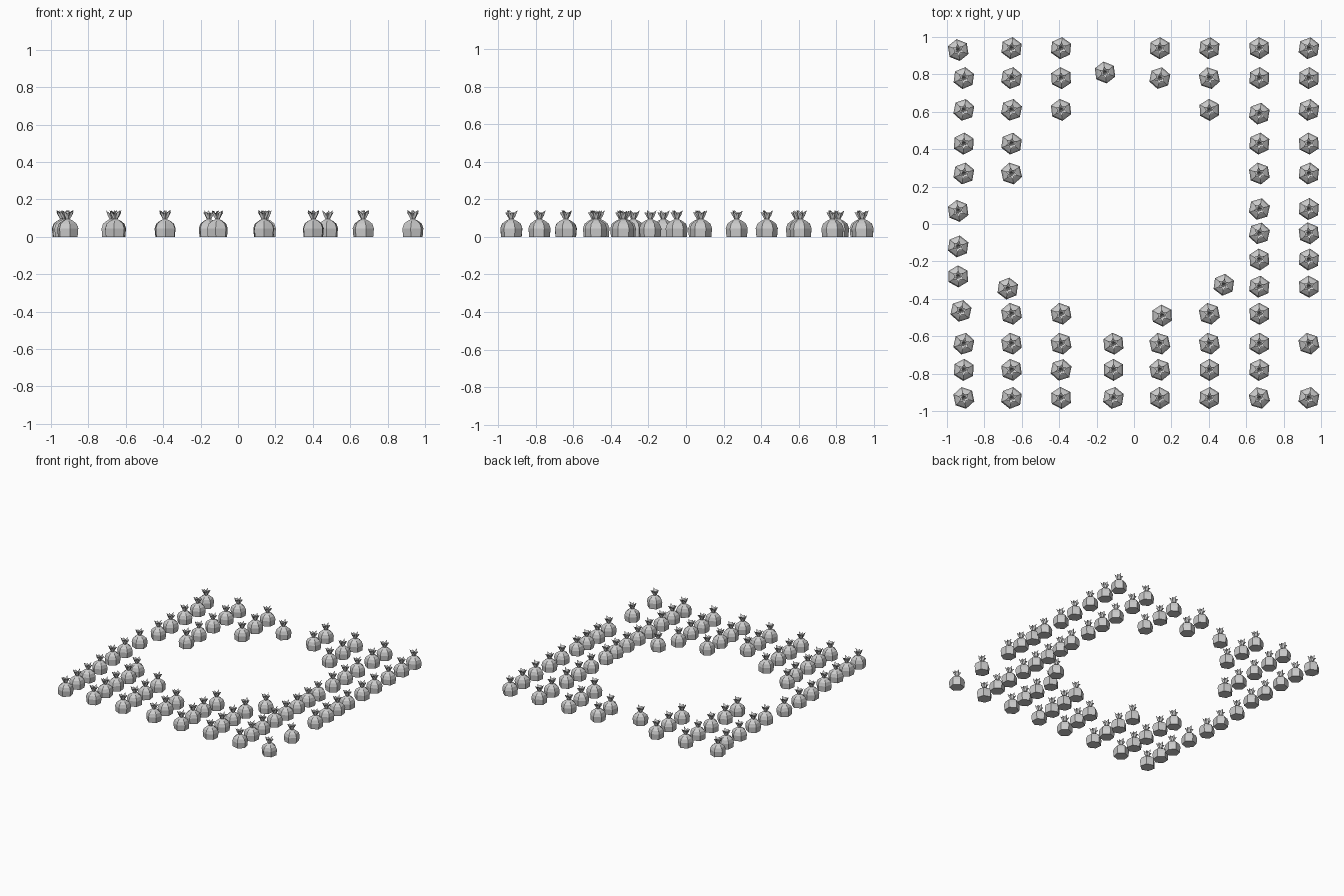
import bpy, bmesh, math, random
from mathutils import Vector

if "Cube" in bpy.data.objects:
    bpy.data.objects.remove(bpy.data.objects["Cube"])

random.seed(4)
SIDES = 6


def ring(bm, radius, z, wave=0.0, lift=0.0, n=SIDES * 2):
    """Twelve-point ring; even points are hexagon corners, odd points edge middles."""
    verts = []
    for i in range(n):
        a = math.tau * i / n + math.pi / 2
        odd = i % 2
        r = radius * (math.cos(math.pi / SIDES) if odd else 1) * (1 - wave * odd)
        verts.append(bm.verts.new((r * math.cos(a), r * math.sin(a), z - lift * odd)))
    return verts


def bag_mesh():
    bm = bmesh.new()
    # base, body, shoulder, neck, then gathered cloth flaring out and folding inside
    rings = [ring(bm, 0.055, 0.0, n=12), ring(bm, 0.059, 0.045), ring(bm, 0.050, 0.070),
             ring(bm, 0.030, 0.085), ring(bm, 0.012, 0.094),
             ring(bm, 0.024, 0.115, 0.25), ring(bm, 0.033, 0.136, 0.35, 0.010),
             ring(bm, 0.014, 0.122, 0.2)]
    for lo, hi in zip(rings, rings[1:]):
        for i in range(12):
            j = (i + 1) % 12
            bm.faces.new((lo[i], lo[j], hi[j], hi[i]))
    bm.faces.new(rings[0][::-1])
    tip = bm.verts.new((0, 0, 0.098))
    for i in range(12):
        bm.faces.new((rings[-1][i], rings[-1][(i + 1) % 12], tip))
    # uneven cloth tips
    for i, v in enumerate(rings[6]):
        v.co.z += (0.005, -0.004, -0.006, 0.002)[i % 4]
    bmesh.ops.recalc_face_normals(bm, faces=bm.faces)
    me = bpy.data.meshes.new("money_sack")
    bm.to_mesh(me)
    bm.free()
    return me


# columns: x of the line and the y of each sack standing on it
columns = [
    (-0.91, (0.78, 0.61, 0.43, 0.27, -0.64, -0.78, -0.93)),
    (-0.94, (0.93, 0.07, -0.12, -0.28)),
    (-0.655, (0.94, 0.78, 0.61, 0.43, 0.27, -0.48, -0.64, -0.78, -0.93)),
    (-0.39, (0.94, 0.78, 0.61, -0.48, -0.64, -0.78, -0.93)),
    (-0.11, (-0.64, -0.78, -0.93)),
    (0.138, (0.94, 0.78, -0.64, -0.78, -0.93)),
    (0.403, (0.94, 0.78, 0.61, -0.48, -0.64, -0.78, -0.93)),
    (0.67, (0.94, 0.78, 0.59, 0.43, 0.27, 0.08, -0.05, -0.19, -0.335, -0.48,
            -0.64, -0.78, -0.93)),
    (0.935, (0.94, 0.78, 0.61, 0.43, 0.27, 0.08, -0.05, -0.19, -0.335, -0.64, -0.93)),
]
# sacks off the lines
strays = [(-0.925, -0.465), (-0.675, -0.345), (-0.155, 0.81), (0.15, -0.49), (0.48, -0.325)]

sack = bag_mesh()
spots = [(x, y) for x, ys in columns for y in ys] + strays
for k, (x, y) in enumerate(spots):
    ob = bpy.data.objects.new(f"sack_{k + 1}", sack)
    ob.location = (x, y, 0)
    ob.rotation_euler.z = random.uniform(-0.25, 0.25)
    bpy.context.collection.objects.link(ob)
